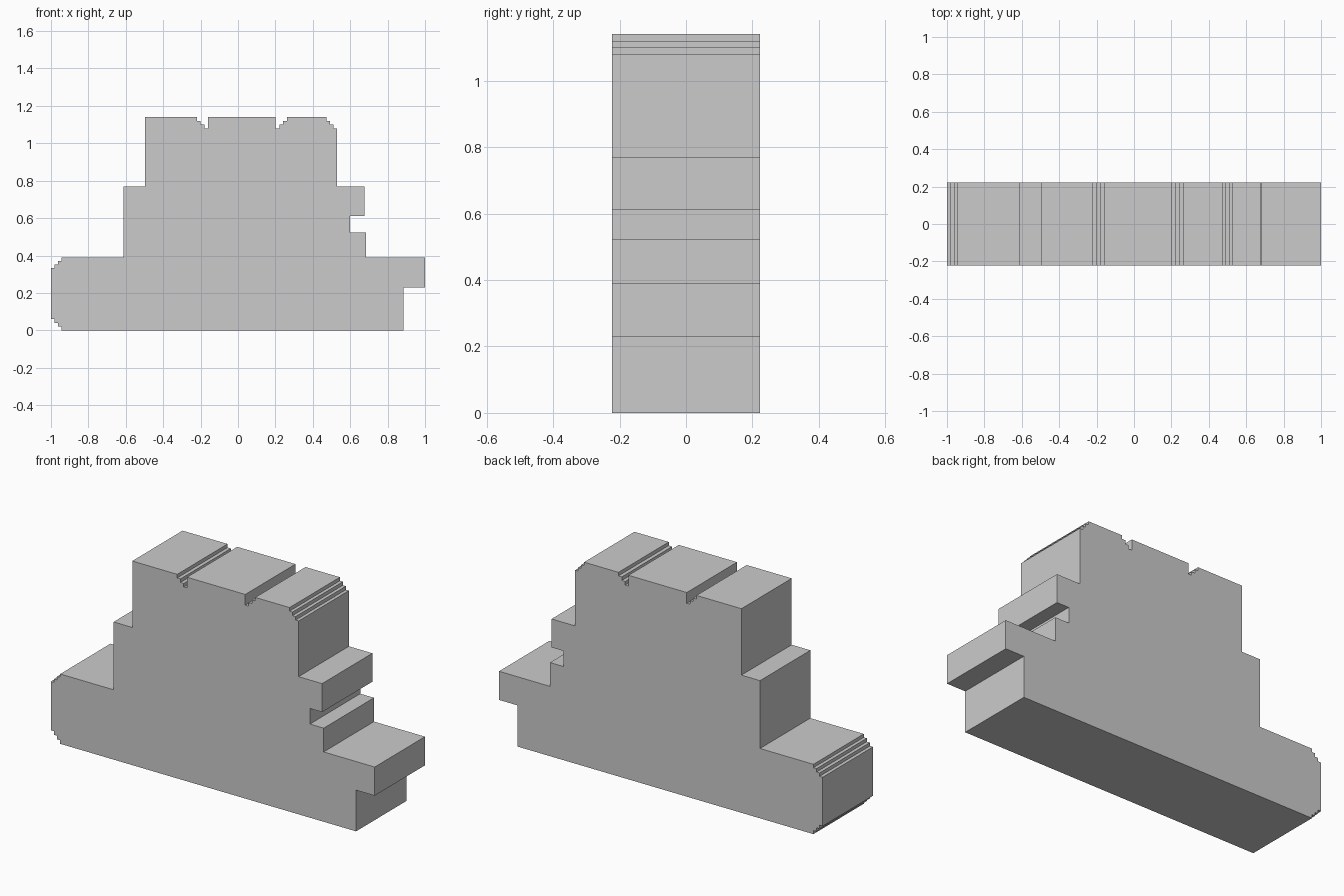
import bpy
import bmesh

if "Cube" in bpy.data.objects:
    bpy.data.objects.remove(bpy.data.objects["Cube"])

HALF_DEPTH = 0.222


def stairs(a, b, across_first, n=3):
    """Points of a small staircase from a to b in the front plane."""
    dx, dz = (b[0] - a[0]) / n, (b[1] - a[1]) / n
    pts = [a]
    for i in range(n):
        x, z = pts[-1]
        pts.append((x + dx, z) if across_first else (x, z + dz))
        pts.append((a[0] + dx * (i + 1), a[1] + dz * (i + 1)))
    return pts


def extrude_profile(name, profile):
    """Extrude a front outline (x, z) symmetrically along y."""
    bm = bmesh.new()
    face = bm.faces.new([bm.verts.new((x, -HALF_DEPTH, z)) for x, z in profile])
    new = bmesh.ops.extrude_face_region(bm, geom=[face])["geom"]
    moved = [v for v in new if isinstance(v, bmesh.types.BMVert)]
    bmesh.ops.translate(bm, verts=moved, vec=(0, 2 * HALF_DEPTH, 0))
    bmesh.ops.recalc_face_normals(bm, faces=bm.faces)
    mesh = bpy.data.meshes.new(name)
    bm.to_mesh(mesh)
    bm.free()
    obj = bpy.data.objects.new(name, mesh)
    bpy.context.collection.objects.link(obj)
    return obj


# Lower left corner and base
outline = stairs((-1.0, 0.06), (-0.943, 0.0), True)
# Right side: overhanging foot, slot and shoulder
outline += [(0.885, 0.0), (0.885, 0.23), (1.0, 0.23), (1.0, 0.39),
            (0.685, 0.39), (0.685, 0.523), (0.6, 0.523), (0.6, 0.61),
            (0.675, 0.61), (0.675, 0.769), (0.53, 0.769)]
# Stepped top right corner
outline += stairs((0.53, 1.08), (0.474, 1.14), True)
# Two stepped notches in the top
outline += stairs((0.262, 1.14), (0.2, 1.08), False)
outline += [(0.2, 1.14), (-0.16, 1.14)]
outline += stairs((-0.16, 1.08), (-0.22, 1.14), True)
# Left side terraces
outline += [(-0.498, 1.14), (-0.498, 0.769), (-0.613, 0.769), (-0.613, 0.39)]
# Stepped upper left corner
outline += stairs((-0.943, 0.39), (-1.0, 0.333), False)

extrude_profile("stepped_block", outline)
